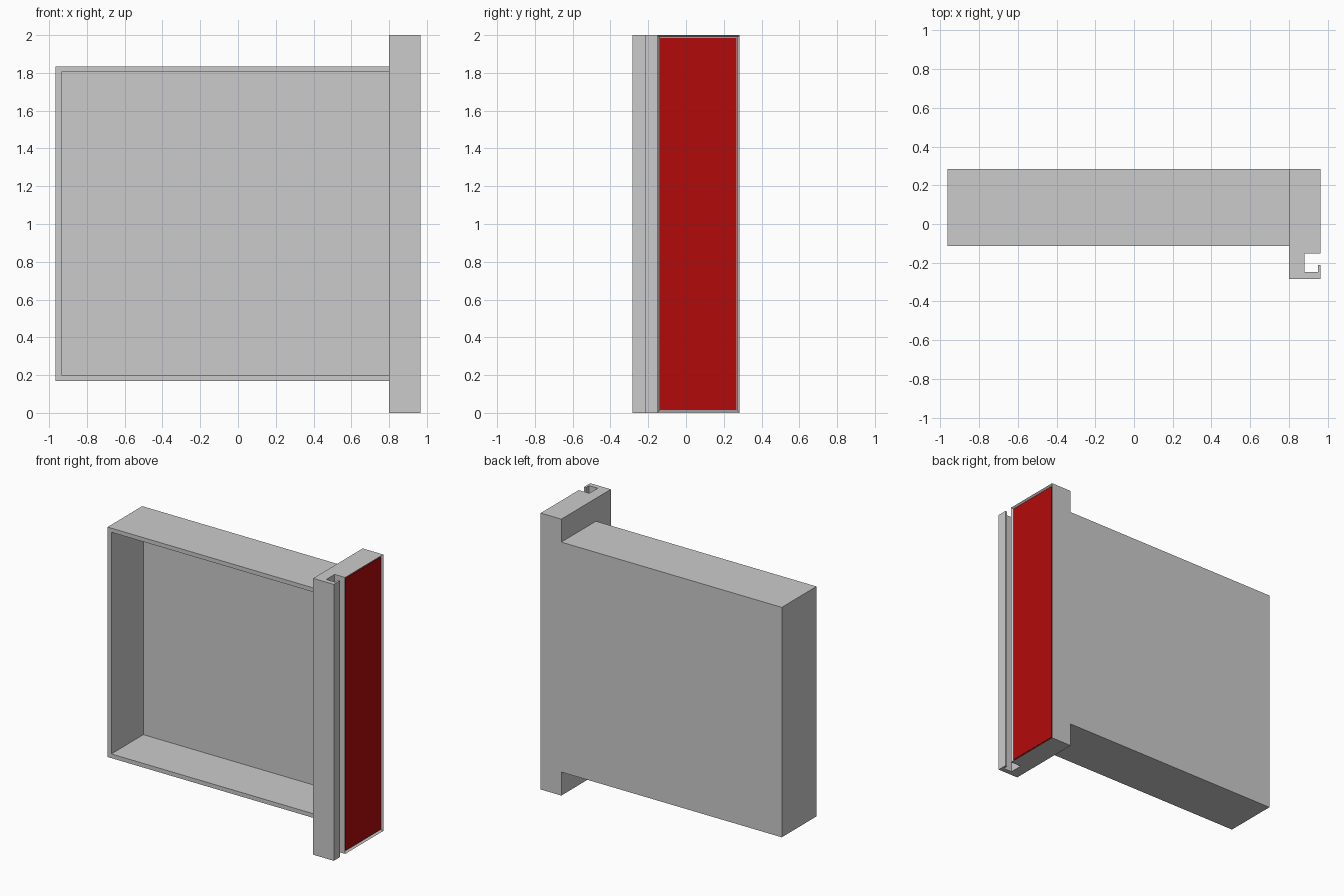
import bpy, bmesh

if "Cube" in bpy.data.objects:
    bpy.data.objects.remove(bpy.data.objects["Cube"])


def finish(bm, name):
    bmesh.ops.recalc_face_normals(bm, faces=bm.faces)
    mesh = bpy.data.meshes.new(name)
    bm.to_mesh(mesh)
    bm.free()
    obj = bpy.data.objects.new(name, mesh)
    bpy.context.collection.objects.link(obj)
    return obj


def box(lo, hi):
    bm = bmesh.new()
    bmesh.ops.create_cube(bm, size=1)
    for v in bm.verts:
        v.co = [lo[i] + (v.co[i] + 0.5) * (hi[i] - lo[i]) for i in range(3)]
    return bm


# Open tray: box without front and right faces, thickened inwards
bm = box((-0.965, -0.113, 0.17), (0.80, 0.283, 1.834))
bm.normal_update()
opened = [f for f in bm.faces if f.normal.y < -0.9 or f.normal.x > 0.9]
bmesh.ops.delete(bm, geom=opened, context='FACES')
mesh = bpy.data.meshes.new("drawer_tray")
bm.to_mesh(mesh)
bm.free()
tray = bpy.data.objects.new("drawer_tray", mesh)
bpy.context.collection.objects.link(tray)
wall = tray.modifiers.new("wall", 'SOLIDIFY')
wall.thickness = 0.03
wall.offset = -1
wall.use_even_offset = True

# Tall front with grip groove, extruded from its plan profile
R = 0.965
profile = [(0.80, -0.283), (R, -0.283), (R, -0.211), (0.95, -0.211),
           (0.95, -0.248), (0.88, -0.248), (0.88, -0.152), (R, -0.152),
           (R, 0.283), (0.80, 0.283)]
bm = bmesh.new()
base = bm.faces.new([bm.verts.new((x, y, 0)) for x, y in profile])
ext = bmesh.ops.extrude_face_region(bm, geom=[base])
for v in ext["geom"]:
    if isinstance(v, bmesh.types.BMVert):
        v.co.z = 2.0
bmesh.ops.recalc_face_normals(bm, faces=bm.faces)

# Shallow recess for the coloured panel
face = max((f for f in bm.faces if f.normal.x > 0.9), key=lambda f: f.calc_area())
bmesh.ops.inset_region(bm, faces=[face], thickness=0.015, depth=0)
for v in face.verts:
    v.co.x -= 0.015
finish(bm, "drawer_front")

# Red inlay panel
panel = finish(box((R - 0.015, -0.137, 0.015), (R - 0.008, 0.268, 1.985)), "front_panel")
red = bpy.data.materials.new("red")
red.diffuse_color = (0.45, 0.003, 0.003, 1)
red.use_nodes = True
red.node_tree.nodes["Principled BSDF"].inputs["Base Color"].default_value = red.diffuse_color
panel.data.materials.append(red)
